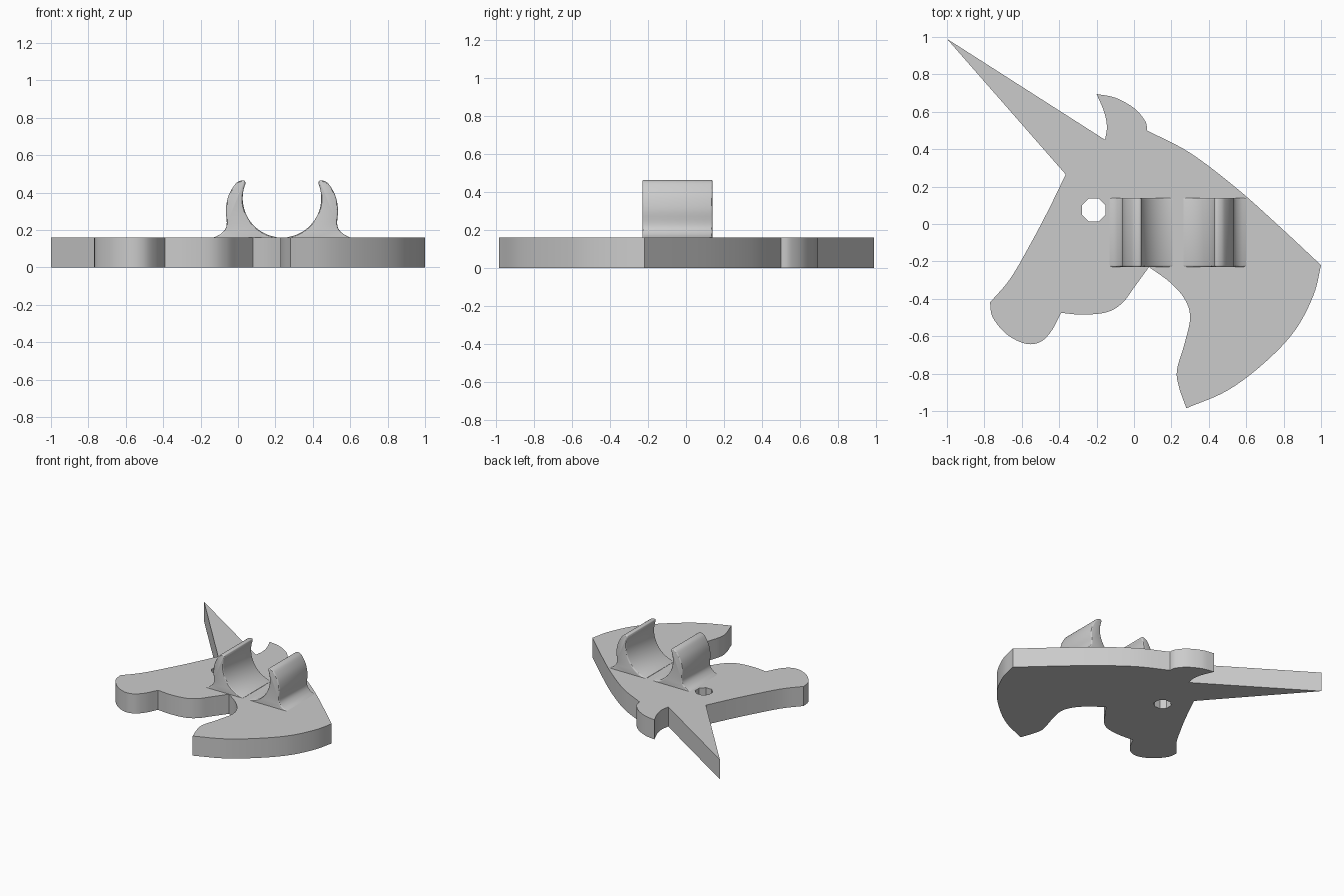
import bpy
import bmesh
from math import sin, cos, pi, radians
from mathutils import Vector

default_cube = bpy.data.objects.get("Cube")
if default_cube:
    bpy.data.objects.remove(default_cube, do_unlink=True)

PLATE_HEIGHT = 0.16

# Single grey material
grey = bpy.data.materials.new("plain grey")
grey.use_nodes = True
grey.diffuse_color = (0.6, 0.6, 0.6, 1)
grey.node_tree.nodes["Principled BSDF"].inputs["Base Color"].default_value = grey.diffuse_color


def smooth_path(points, steps=6):
    """Catmull-Rom curve through the points, keeping both ends."""
    pts = [Vector(p) for p in points]
    if len(pts) == 2:
        return pts
    pts = [2 * pts[0] - pts[1]] + pts + [2 * pts[-1] - pts[-2]]
    path = []
    for a, b, c, d in zip(pts, pts[1:], pts[2:], pts[3:]):
        for i in range(steps):
            t = i / steps
            path.append(0.5 * (2 * b + (c - a) * t
                               + (2 * a - 5 * b + 4 * c - d) * t * t
                               + (3 * b - a - 3 * c + d) * t * t * t))
    return path + [pts[-2]]


def join_paths(curves):
    """Chain curves that meet at sharp corners into a closed outline."""
    outline = []
    for curve in curves:
        outline += smooth_path(curve)[:-1]
    return outline


def add_loop(bm, outline):
    verts = [bm.verts.new((p[0], p[1], 0)) for p in outline]
    edges = [bm.edges.new((a, b)) for a, b in zip(verts, verts[1:] + verts[:1])]
    return verts, edges


def make_prism(name, outline, depth, hole=None, rim=0):
    """Extrude an outline, with an optional hole or rounded rims."""
    bm = bmesh.new()
    verts, edges = add_loop(bm, outline)
    if hole:
        edges += add_loop(bm, hole)[1]
        bmesh.ops.triangle_fill(bm, edges=edges, use_beauty=True, normal=(0, 0, 1))
    else:
        bm.faces.new(verts)
    extruded = bmesh.ops.extrude_face_region(bm, geom=bm.faces[:], use_keep_orig=True)
    moved = [g for g in extruded["geom"] if isinstance(g, bmesh.types.BMVert)]
    bmesh.ops.translate(bm, verts=moved, vec=(0, 0, depth))
    bmesh.ops.recalc_face_normals(bm, faces=bm.faces[:])
    if rim:
        rims = [e for e in bm.edges if abs(e.verts[0].co.z - e.verts[1].co.z) < rim]
        bmesh.ops.bevel(bm, geom=rims, offset=rim, segments=3, profile=0.5,
                        affect='EDGES', clamp_overlap=False)
    mesh = bpy.data.meshes.new(name)
    bm.to_mesh(mesh)
    bm.free()
    mesh.materials.append(grey)
    obj = bpy.data.objects.new(name, mesh)
    bpy.context.collection.objects.link(obj)
    bpy.ops.object.select_all(action='DESELECT')
    obj.select_set(True)
    bpy.context.view_layer.objects.active = obj
    bpy.ops.object.shade_smooth_by_angle(angle=radians(30))
    return obj


# Horned horse head, one curve per stretch between sharp corners
horn_tip = (-1, 0.99)
horn_base = (-0.155, 0.45)
ear_tip = (-0.2, 0.695)
ear_base = (0.07, 0.5)
neck_back = (1, -0.22)
neck_front = (0.28, -0.985)
throat = (0.08, -0.23)
chin = (-0.39, -0.475)
nose = (-0.77, -0.42)
brow = (-0.365, 0.265)
head_outline = join_paths([
    [horn_tip, horn_base],
    [horn_base, (-0.145, 0.52), (-0.16, 0.6), ear_tip],
    [ear_tip, (-0.1, 0.675), (0, 0.62), (0.06, 0.55), ear_base],
    [ear_base, (0.3, 0.38), (0.55, 0.19), (0.78, -0.015), neck_back],
    [neck_back, (0.96, -0.38), (0.86, -0.57), (0.7, -0.74), (0.5, -0.89), neck_front],
    [neck_front, (0.24, -0.87), (0.23, -0.78), (0.27, -0.64), (0.3, -0.5),
     (0.27, -0.4), (0.19, -0.31), throat],
    [throat, (0, -0.34), (-0.06, -0.42), (-0.14, -0.47), (-0.27, -0.485), chin],
    [chin, (-0.44, -0.57), (-0.5, -0.63), (-0.58, -0.64), (-0.68, -0.59),
     (-0.755, -0.5), nose],
    [nose, (-0.66, -0.29), (-0.55, -0.1), (-0.46, 0.07), brow],
    [brow, horn_tip],
])

# Octagonal eye hole through the plate
eye_hole = [(-0.215 + 0.067 * cos((k + 0.5) * pi / 4),
             0.075 + 0.067 * sin((k + 0.5) * pi / 4)) for k in range(8)]
make_prism("head_plate", head_outline, PLATE_HEIGHT, hole=eye_hole)

# Clip arm: round inner grip, flared foot, base sunk into the plate
inner_arc = []
for k in range(25):
    angle = radians(-98 - 104 * k / 24)
    inner_arc.append(Vector((0.21 * cos(angle), 0.37 + 0.21 * sin(angle))))
outer_side = smooth_path([
    inner_arc[-1], (-0.2, 0.463), (-0.222, 0.463), (-0.25, 0.445), (-0.285, 0.385),
    (-0.3, 0.31), (-0.295, 0.24), (-0.303, 0.205), (-0.33, 0.177), (-0.365, PLATE_HEIGHT)], steps=4)
sunk_base = [Vector((-0.365, 0.1)), Vector((inner_arc[0].x, 0.1))]
clip_arms = make_prism("clip_arms", inner_arc + outer_side[1:] + sunk_base, 0.37, rim=0.01)
clip_arms.rotation_euler.x = pi / 2
clip_arms.location = (0.235, 0.14, 0)
clip_arms.modifiers.new("opposite arm", 'MIRROR').use_axis = (True, False, False)
